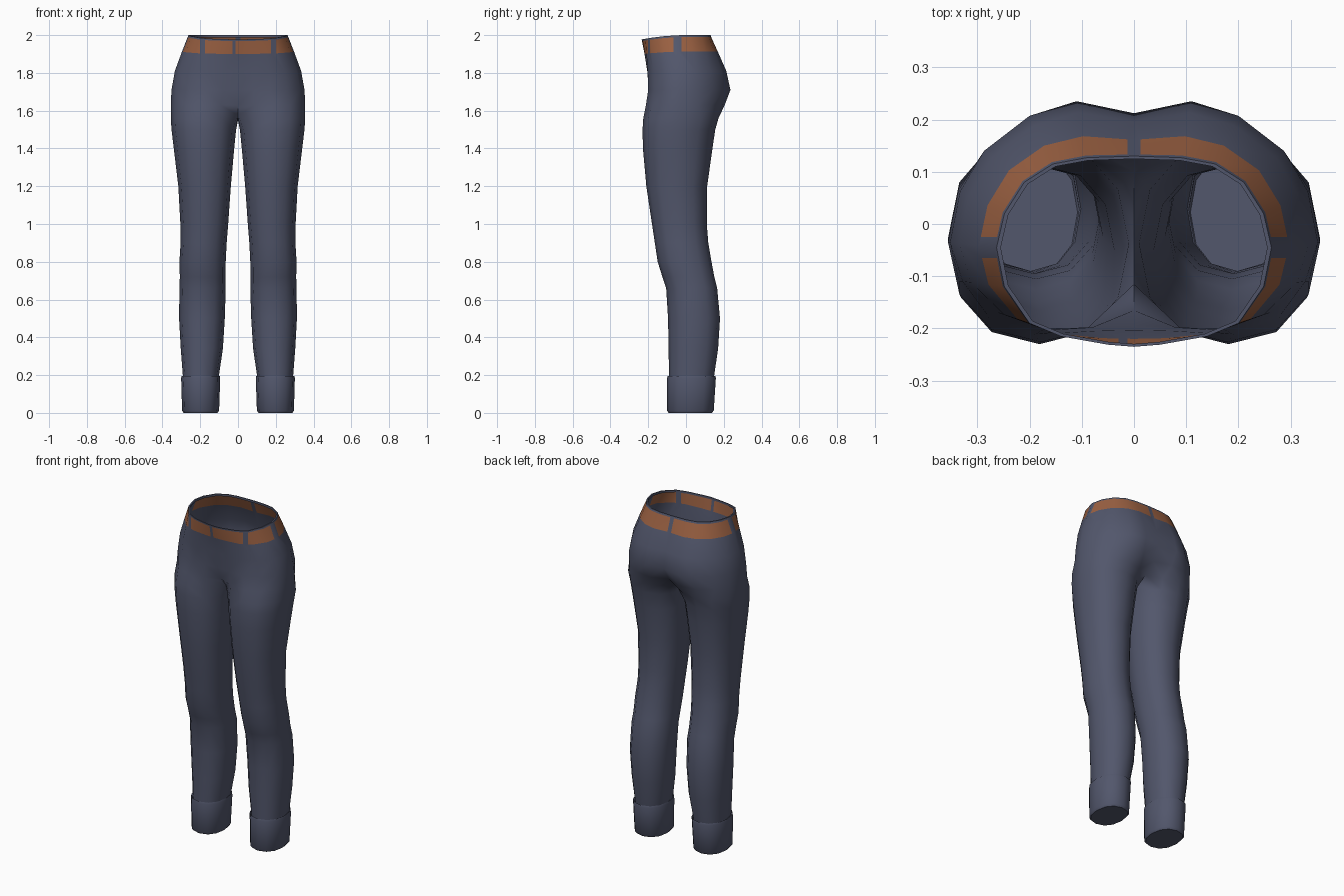
import bpy, bmesh
from math import cos, sin, radians, copysign
from mathutils import Vector, Matrix

cube = bpy.data.objects.get("Cube")
if cube:
    bpy.data.objects.remove(cube, do_unlink=True)


def material(name, colour):
    mat = bpy.data.materials.new(name)
    mat.use_nodes = True
    mat.diffuse_color = (*colour, 1)
    mat.node_tree.nodes["Principled BSDF"].inputs["Base Color"].default_value = (*colour, 1)
    return mat


slate = material("slate cloth", (0.085, 0.095, 0.15))
tan = material("tan leather", (0.33, 0.12, 0.055))
SIDES = 12


def leg_ring(z, inner, outer, front, back):
    """Rounded ring running front, outer side, back, inner side."""
    points = []
    for i in range(SIDES):
        a = radians(i * 360 / SIDES - 90)
        c, s = cos(a), sin(a)
        c, s = copysign(abs(c) ** 0.9, c), copysign(abs(s) ** 0.9, s)
        points.append(Vector(((inner + outer) / 2 + c * (outer - inner) / 2,
                              (front + back) / 2 + s * (back - front) / 2, z)))
    return points


def bridge(bm, low, high, closed):
    """Join two vertex rows with quads."""
    n = len(low)
    for i in range(n if closed else n - 1):
        j = (i + 1) % n
        bm.faces.new((low[i], low[j], high[j], high[i]))


def add_row(bm, points):
    return [bm.verts.new(p) for p in points]


def mirror_half(bm):
    bmesh.ops.mirror(bm, geom=bm.verts[:] + bm.edges[:] + bm.faces[:],
                     matrix=Matrix.Identity(4), merge_dist=0.0005, axis='X')
    bmesh.ops.recalc_face_normals(bm, faces=bm.faces[:])


def finish(bm, name, mats, angle):
    mesh = bpy.data.meshes.new(name)
    bm.to_mesh(mesh)
    bm.free()
    for mat in mats:
        mesh.materials.append(mat)
    obj = bpy.data.objects.new(name, mesh)
    bpy.context.collection.objects.link(obj)
    bpy.ops.object.select_all(action='DESELECT')
    obj.select_set(True)
    bpy.context.view_layer.objects.active = obj
    bpy.ops.object.shade_smooth_by_angle(angle=radians(angle))
    return obj


# Legs: height, inner x, outer x, front y, back y
LEG = [(.17, .105, .29, -.09, .145), (.34, .08, .303, -.092, .17),
       (.5, .07, .312, -.095, .18), (.66, .065, .31, -.105, .165),
       (.72, .066, .308, -.125, .15), (.8, .065, .31, -.15, .135),
       (.9, .06, .304, -.165, .118), (1, .052, .305, -.18, .11),
       (1.2, .038, .316, -.21, .112), (1.4, .02, .34, -.228, .14),
       (1.5, .01, .352, -.23, .155)]

# Half outlines from front centre round the side to back centre
SEAT = [(0, -.165), (.09, -.2), (.19, -.212), (.28, -.175), (.335, -.11), (.356, -.035),
        (.336, .065), (.287, .135), (.2, .19), (.1, .205), (0, .165)]
HIP = [(0, -.195), (.08, -.198), (.17, -.2), (.26, -.17), (.328, -.11), (.352, -.035),
       (.333, .062), (.287, .14), (.2, .207), (.11, .235), (0, .212)]
WAIST = [(0, -.235), (.05, -.231), (.14, -.215), (.2, -.19), (.248, -.12), (.263, -.045),
         (.248, .02), (.21, .08), (.155, .115), (.09, .127), (0, .13)]


def pelvis_ring(z, t, shrink=1):
    """Blend hip to waist, dipping at the front."""
    points = []
    for (hx, hy), (wx, wy) in zip(HIP, WAIST):
        x, y = hx + (wx - hx) * t, hy + (wy - hy) * t
        dip = 0.022 * t * min(1, max(0, -y / 0.23)) ** 2
        points.append(Vector((x * shrink, (y + .05) * shrink - .05, z - dip)))
    return points


bm = bmesh.new()
rows = [add_row(bm, leg_ring(*r)) for r in LEG]

# Crotch ring: its inner points meet on the centre line
crotch = leg_ring(1.56, 0, .356, -.226, .172)
for i, y, z in ((8, .1, 1.575), (9, -.02, 1.55), (10, -.115, 1.575)):
    crotch[i] = Vector((0, y, z))
rows.append(add_row(bm, crotch))
for low, high in zip(rows, rows[1:]):
    bridge(bm, low, high, True)

# Pelvis: open half rings up to the folded waist rim
top = rows[-1]
low = top[10:] + top[:9]
BELT_LOW, BELT_HIGH = 1.913, 1.99
pelvis = [[Vector((x, y, 1.63)) for x, y in SEAT],
          pelvis_ring(1.71, 0), pelvis_ring(1.81, .2), pelvis_ring(BELT_LOW, .62),
          pelvis_ring(BELT_HIGH, .96), pelvis_ring(2, 1),
          pelvis_ring(2, 1, .97), pelvis_ring(1.988, 1, .97)]
belt = []
for k, ring in enumerate(pelvis):
    high = add_row(bm, ring)
    before = set(bm.faces)
    bridge(bm, low, high, False)
    if k == 4:
        for f in set(bm.faces) - before:
            f.material_index = 1
    low = high
mirror_half(bm)

# Belt: cut the band at each loop, then leave the loops in cloth
CUTS = [('x', v) for v in (-.2, -.175, -.03, -.012, .012, .175, .2)] + [('y', -.065), ('y', -.025)]
for axis, v in CUTS:
    normal = Vector((1, 0, 0)) if axis == 'x' else Vector((0, 1, 0))
    band = [f for f in bm.faces if f.material_index == 1]
    if axis == 'x':
        # Front loops cut only the front, the back loop only the back
        front = v not in (.012,)
        band = [f for f in band if (f.calc_center_median().y < -.05) == front or abs(v) == .012]
    geom = set(band)
    for f in band:
        geom.update(f.edges)
        geom.update(f.verts)
    bmesh.ops.bisect_plane(bm, geom=list(geom), dist=1e-5, plane_co=normal * v, plane_no=normal)
for f in bm.faces:
    if f.material_index == 1:
        c = f.calc_center_median()
        front_loop = c.y < -.05 and (.175 < abs(c.x) < .2 or -.03 < c.x < -.012)
        side_loop = -.065 < c.y < -.025
        back_loop = c.y > 0 and abs(c.x) < .012
        if front_loop or side_loop or back_loop:
            f.material_index = 0
finish(bm, "trousers", [slate, tan], 60)

# Turned-up cuffs, closed underneath
CUFF = [(0, .108, .288, -.092, .137), (.012, .1, .296, -.1, .147),
        (.185, .094, .301, -.1, .158), (.196, .097, .298, -.097, .155),
        (.19, .105, .29, -.09, .148)]
bm = bmesh.new()
rows = [add_row(bm, leg_ring(*r)) for r in CUFF]
for low, high in zip(rows, rows[1:]):
    bridge(bm, low, high, True)
bm.faces.new(rows[0][::-1])
mirror_half(bm)
finish(bm, "cuffs", [slate], 40)
